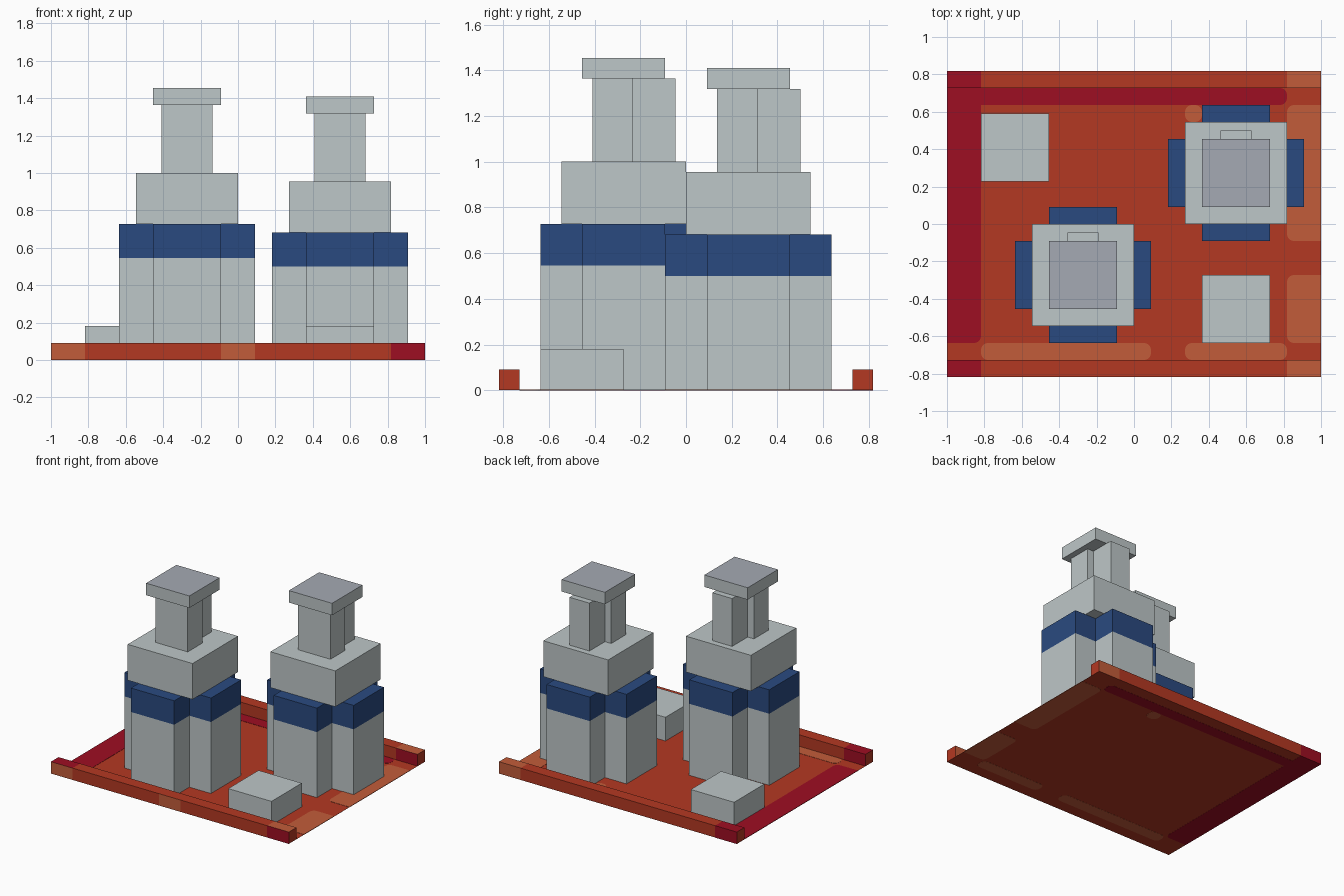
import bpy, bmesh, math
from mathutils import Vector

cube = bpy.data.objects.get("Cube")
if cube:
    bpy.data.objects.remove(cube)

U = 1 / 11  # one block module


def material(name, r, g, b):
    lin = [((c / 255 + 0.055) / 1.055) ** 2.4 for c in (r, g, b)] + [1]
    m = bpy.data.materials.new(name)
    m.use_nodes = True
    m.diffuse_color = lin
    m.node_tree.nodes["Principled BSDF"].inputs["Base Color"].default_value = lin
    return m


GREY = material("pale grey", 190, 199, 200)
CAP = material("cool grey", 165, 170, 179)
BLUE = material("navy blue", 42, 74, 128)
RED = material("brick red", 180, 56, 34)
LIGHT = material("light terracotta", 194, 92, 58)
CRIMSON = material("crimson", 158, 14, 34)


def finish(name, bm, mats, rule=None):
    bm.normal_update()
    if rule:
        for f in bm.faces:
            f.material_index = rule(f.normal, f.calc_center_median())
    mesh = bpy.data.meshes.new(name)
    bm.to_mesh(mesh)
    bm.free()
    for m in mats:
        mesh.materials.append(m)
    ob = bpy.data.objects.new(name, mesh)
    bpy.context.collection.objects.link(ob)
    return ob


def prism(name, outline, z0, z1, mats, rule=None):
    """Extrude a counter-clockwise outline from z0 to z1."""
    bm = bmesh.new()
    face = bm.faces.new([bm.verts.new((x, y, z0)) for x, y in outline])
    top = bmesh.ops.extrude_face_region(bm, geom=[face], use_keep_orig=True)["geom"]
    bmesh.ops.translate(bm, vec=(0, 0, z1 - z0),
                        verts=[v for v in top if isinstance(v, bmesh.types.BMVert)])
    bmesh.ops.recalc_face_normals(bm, faces=bm.faces)
    return finish(name, bm, mats, rule)


def rect(x0, x1, y0, y1):
    return [(x0 * U, y0 * U), (x1 * U, y0 * U), (x1 * U, y1 * U), (x0 * U, y1 * U)]


def box(name, x0, x1, y0, y1, z0, z1, mats, rule=None):
    return prism(name, rect(x0, x1, y0, y1), z0 * U, z1 * U, mats, rule)


# Floor sheet
FLOOR = 0.02
box("floor", -11, 11, -9, 9, 0.01, FLOOR, [RED])


# Painted floor areas, rounded where they end inside the floor
def patch(name, x0, x1, y0, y1, mat, r=0.4):
    pts = []
    corners = [(x0, y0, 1, 1), (x1, y0, -1, 1), (x1, y1, -1, -1), (x0, y1, 1, -1)]
    for i, (x, y, sx, sy) in enumerate(corners):
        if abs(x) > 10.9 or abs(y) > 8.9:
            pts.append((x * U, y * U))
            continue
        for k in range(5):
            a = math.pi * (1 + i / 2 + k / 8)
            pts.append(((x + sx * r + r * math.cos(a)) * U,
                        (y + sy * r + r * math.sin(a)) * U))
    prism(name, pts, 0, 0.04 * U, [mat])


patch("crimson_side_strip", -11, -9, -7, 9, CRIMSON)
patch("crimson_back_strip", -10, 9, 7, 8, CRIMSON)
patch("light_side_patch_back", 9, 11, -1, 7, LIGHT)
patch("light_side_patch_front", 9, 11, -7, -3, LIGHT)
patch("light_front_strip_right", -9, 1, -8, -7, LIGHT)
patch("light_front_strip_left", 3, 9, -8, -7, LIGHT)
patch("light_small_patch", 3, 4, 6, 7, LIGHT)


# Low walls along front and back, with coloured ends
def wall_colour(n, c):
    x = c.x / U
    if abs(n.x) > 0.5:
        return 0
    if abs(x) > 9:
        flip = -1 if n.y < -0.5 else 1
        return 1 if x * flip > 0 else 2
    return 1 if n.y < -0.5 and abs(x) < 1 else 0


for name, y in (("front_wall", -9), ("back_wall", 8)):
    bm = bmesh.new()
    bmesh.ops.create_cube(bm, size=1)
    bmesh.ops.scale(bm, vec=Vector((22, 1, 1 - FLOOR)) * U, verts=bm.verts)
    bmesh.ops.translate(bm, vec=Vector((0, y + 0.5, (1 + FLOOR) / 2)) * U, verts=bm.verts)
    for x in (-9, -1, 1, 9):
        bmesh.ops.bisect_plane(bm, geom=bm.verts[:] + bm.edges[:] + bm.faces[:],
                               plane_co=(x * U, 0, 0), plane_no=(1, 0, 0))
    finish(name, bm, [RED, LIGHT, CRIMSON], wall_colour)


# Towers: cross-shaped shaft, blue band, slab, stem with rear rib, cap
def cross(cx, cy):
    quarter = [(4, -2), (4, 2), (2, 2)]
    pts = []
    for k in range(4):
        for x, y in quarter:
            for _ in range(k):
                x, y = -y, x
            pts.append(((cx + x) * U, (cy + y) * U))
    return pts


def tower(side, cx, cy, dz):
    def block(part, x, y0, y1, z0, z1, mats=(GREY,), rule=None):
        box(f"{side}_tower_{part}", cx - x, cx + x, cy + y0, cy + y1,
            z0 + dz, z1 + dz, mats, rule)

    prism(f"{side}_tower_shaft", cross(cx, cy), FLOOR * U, (6 + dz) * U, [GREY])
    prism(f"{side}_tower_band", cross(cx, cy), (6 + dz) * U, (8 + dz) * U, [BLUE])
    block("slab", 3, -3, 3, 8, 11)
    block("stem", 1.5, -1.5, 0.45, 11, 15)
    block("rear_rib", 0.92, 0.45, 2.5, 11, 15)
    block("cap", 2, -2, 2, 15, 16, (GREY, CAP), lambda n, c: int(n.z > 0.5))


tower("right", -3, -3, 0)
tower("left", 6, 3, -0.5)

# Low blocks on the free corners
box("right_low_block", -9, -5, 2.5, 6.5, FLOOR, 2, [GREY])
box("left_low_block", 4, 8, -7, -3, FLOOR, 2, [GREY])
